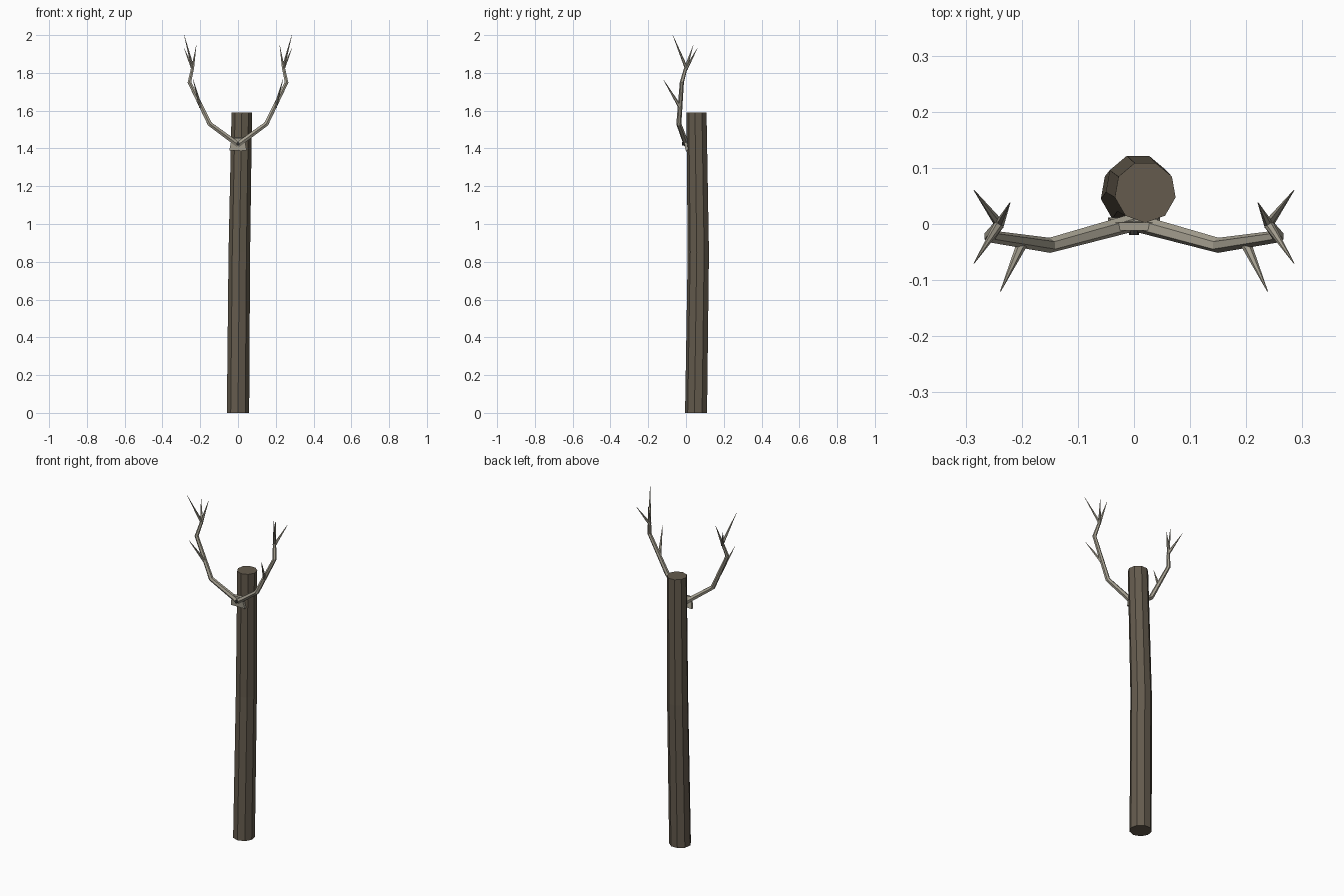
import bpy, bmesh, math
from mathutils import Vector, Matrix

if "Cube" in bpy.data.objects:
    bpy.data.objects.remove(bpy.data.objects["Cube"])


def mat(name, rgb):
    m = bpy.data.materials.new(name)
    m.diffuse_color = (*rgb, 1)
    m.use_nodes = True
    m.node_tree.nodes["Principled BSDF"].inputs["Base Color"].default_value = m.diffuse_color
    return m


WOOD = mat("weathered wood", (0.128, 0.105, 0.075))
BONE = mat("antler bone", (0.41, 0.38, 0.305))
IRON = mat("dark iron", (0.035, 0.033, 0.03))


def finish(bm, name, material):
    bmesh.ops.recalc_face_normals(bm, faces=bm.faces)
    me = bpy.data.meshes.new(name)
    bm.to_mesh(me)
    bm.free()
    me.materials.append(material)
    ob = bpy.data.objects.new(name, me)
    bpy.context.collection.objects.link(ob)
    return ob


def tube(bm, points, sides, start=0.0, level=False):
    """Sweep a polygon along points given as (x, y, z, radius)."""
    pts = [Vector(p[:3]) for p in points]
    rings = []
    for i, p in enumerate(pts):
        t = Vector()
        if i > 0:
            t += (p - pts[i - 1]).normalized()
        if i < len(pts) - 1:
            t += (pts[i + 1] - p).normalized()
        t.normalize()
        if level:
            u, v = Vector((1, 0, 0)), Vector((0, 1, 0))
        else:
            v = t.cross(Vector((1, 0, 0))).normalized()
            v = t.cross(Vector((0, 1, 0))).normalized()
            u = v.cross(t)
        r = points[i][3]
        rings.append([bm.verts.new(p + r * (math.cos(a) * u + math.sin(a) * v))
                      for a in (start + k * math.tau / sides for k in range(sides))])
    for a, b in zip(rings, rings[1:]):
        for k in range(sides):
            j = (k + 1) % sides
            bm.faces.new((a[k], a[j], b[j], b[k]))
    bm.faces.new(rings[0])
    bm.faces.new(rings[-1])


# Slightly bent post
bm = bmesh.new()
tube(bm, [(0, 0.055, 0, 0.06), (0.007, 0.067, 0.85, 0.058), (0.02, 0.057, 1.59, 0.055)],
     9, math.radians(-90), level=True)
finish(bm, "post", WOOD)

# Antlers: main beam, fork and tines, mirrored
TIP = 0.0008
BRANCHES = [
    [(0, 0.003, 1.42, 0.016), (0.15, -0.038, 1.53, 0.0135),
     (0.257, -0.022, 1.75, 0.011), (0.24, 0.0, 1.83, 0.009), (0.285, -0.07, 2.0, TIP)],
    [(0.198, -0.032, 1.62, 0.010), (0.238, -0.12, 1.765, TIP)],
    [(0.24, 0.0, 1.82, 0.009), (0.285, 0.06, 1.93, TIP)],
    [(0.241, -0.003, 1.82, 0.009), (0.221, 0.038, 1.945, TIP)],
]
for side, label in ((1, "right"), (-1, "left")):
    bm = bmesh.new()
    for branch in BRANCHES:
        tube(bm, [(side * x, y, z, r) for x, y, z, r in branch], 6)
    finish(bm, label + "_antler", BONE)

# Skull plate, leaning forward a little
bm = bmesh.new()
bmesh.ops.create_cube(bm, size=1, matrix=Matrix.Translation((0, 0.0, 1.423))
                      @ Matrix.Rotation(math.radians(8), 4, 'X')
                      @ Matrix.Diagonal((0.092, 0.014, 0.066, 1)))
# narrower top edge
for v in bm.verts:
    if v.co.z > 1.42:
        v.co.x *= 0.72
finish(bm, "skull_plate", BONE)

# Nail holding the plate
bm = bmesh.new()
bmesh.ops.create_cone(bm, cap_ends=True, segments=8, radius1=0.009, radius2=0.009, depth=0.04,
                      matrix=Matrix.Translation((0, 0.0, 1.425))
                      @ Matrix.Rotation(math.radians(90), 4, 'X'))
finish(bm, "nail", IRON)
